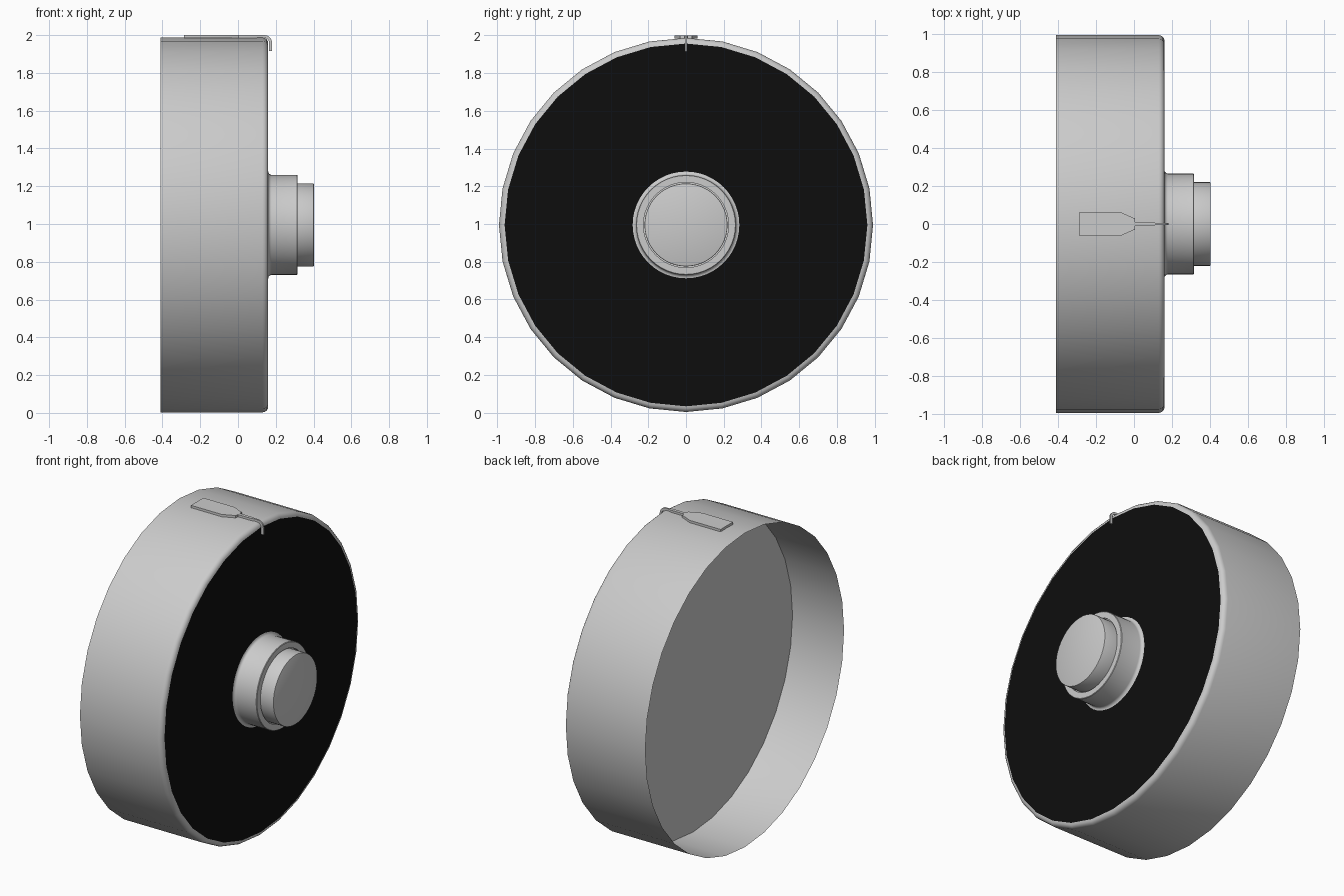
import bpy, bmesh, math
from math import sin, cos, pi

if "Cube" in bpy.data.objects:
    bpy.data.objects.remove(bpy.data.objects["Cube"])

CZ = 0.995  # height of the drum axis

def finish(name, bm, mat=None, fix_normals=True):
    if fix_normals:
        bmesh.ops.recalc_face_normals(bm, faces=bm.faces[:])
    me = bpy.data.meshes.new(name)
    bm.to_mesh(me)
    bm.free()
    ob = bpy.data.objects.new(name, me)
    bpy.context.collection.objects.link(ob)
    if mat:
        me.materials.append(mat)
    bpy.ops.object.select_all(action='DESELECT')
    ob.select_set(True)
    bpy.context.view_layer.objects.active = ob
    bpy.ops.object.shade_smooth_by_angle(angle=math.radians(35))
    return ob

def lathe(name, profile, n, cap_start=False, cap_end=False):
    """Revolve (x, radius) points round the drum axis, running along +x."""
    bm = bmesh.new()
    rings = [[bm.verts.new((x, r * sin(2 * pi * i / n), CZ + r * cos(2 * pi * i / n)))
              for i in range(n)] for x, r in profile]
    for a, b in zip(rings, rings[1:]):
        for i in range(n):
            j = (i + 1) % n
            bm.faces.new((a[i], b[i], b[j], a[j]))
    if cap_start:
        bm.faces.new(rings[0])
    if cap_end:
        bm.faces.new(rings[-1][::-1])
    return finish(name, bm)

def arc(cx, cr, rad, a0, a1, steps):
    return [(cx + rad * cos(math.radians(a0 + (a1 - a0) * k / steps)),
             cr + rad * sin(math.radians(a0 + (a1 - a0) * k / steps))) for k in range(steps + 1)]

def disc(name, x, r, n, mat=None):
    """Flat disc facing +x."""
    bm = bmesh.new()
    bm.faces.new([bm.verts.new((x, r * sin(-2 * pi * i / n), CZ + r * cos(2 * pi * i / n)))
                  for i in range(n)])
    return finish(name, bm, mat, False)

black = bpy.data.materials.new("black")
black.diffuse_color = (0.004, 0.004, 0.004, 1)
black.use_nodes = True
black.node_tree.nodes["Principled BSDF"].inputs["Base Color"].default_value = black.diffuse_color

# open drum shell with a rounded front rim
lathe("drum_shell", [(-0.41, 0.992)] + arc(0.13, 0.962, 0.03, 90, 0, 4), 32)
# black front face and the panel set inside the open back
disc("front_face", 0.16, 0.962, 32, black)
disc("inner_panel", -0.05, 0.992, 32)

# hub: flared collar and narrower cap
flare = arc(0.178, 0.283, 0.018, 180, 270, 4)
lathe("hub_collar", flare + [(0.312, 0.265), (0.315, 0.262), (0.315, 0.226), (0.30, 0.226)],
      48, cap_end=True)
lathe("hub_cap", [(0.30, 0.22)] + arc(0.397, 0.215, 0.005, 90, 0, 2), 48,
      cap_start=True, cap_end=True)

# tag on top, its stem hooking down over the rim: (x, z, normal angle, half width)
T = 0.015
stations = [(-0.285, 2.0, 90, 0.062), (-0.07, 2.0, 90, 0.062), (-0.005, 2.0, 90, 0.033),
            (0.005, 2.0, 90, 0.031), (0.006, 2.0, 90, 0.010), (0.10, 2.0, 90, 0.010),
            (0.115, 2.0, 90, 0.005), (0.14, 2.0, 90, 0.005)]
stations += [(x, z, 90 - 15 * k, 0.005)
             for k, (x, z) in enumerate(arc(0.14, 1.96, 0.04, 90, 0, 6)) if k]
stations.append((0.18, 1.915, 0, 0.005))
bm = bmesh.new()
loops = []
for x, z, a, w in stations:
    xi, zi = x - T * cos(math.radians(a)), z - T * sin(math.radians(a))
    loops.append([bm.verts.new(p) for p in
                  ((x, -w, z), (x, w, z), (xi, w, zi), (xi, -w, zi))])
for p, q in zip(loops, loops[1:]):
    for i in range(4):
        j = (i + 1) % 4
        bm.faces.new((p[i], p[j], q[j], q[i]))
bm.faces.new(loops[0])
bm.faces.new(loops[-1])
finish("top_tag", bm)
